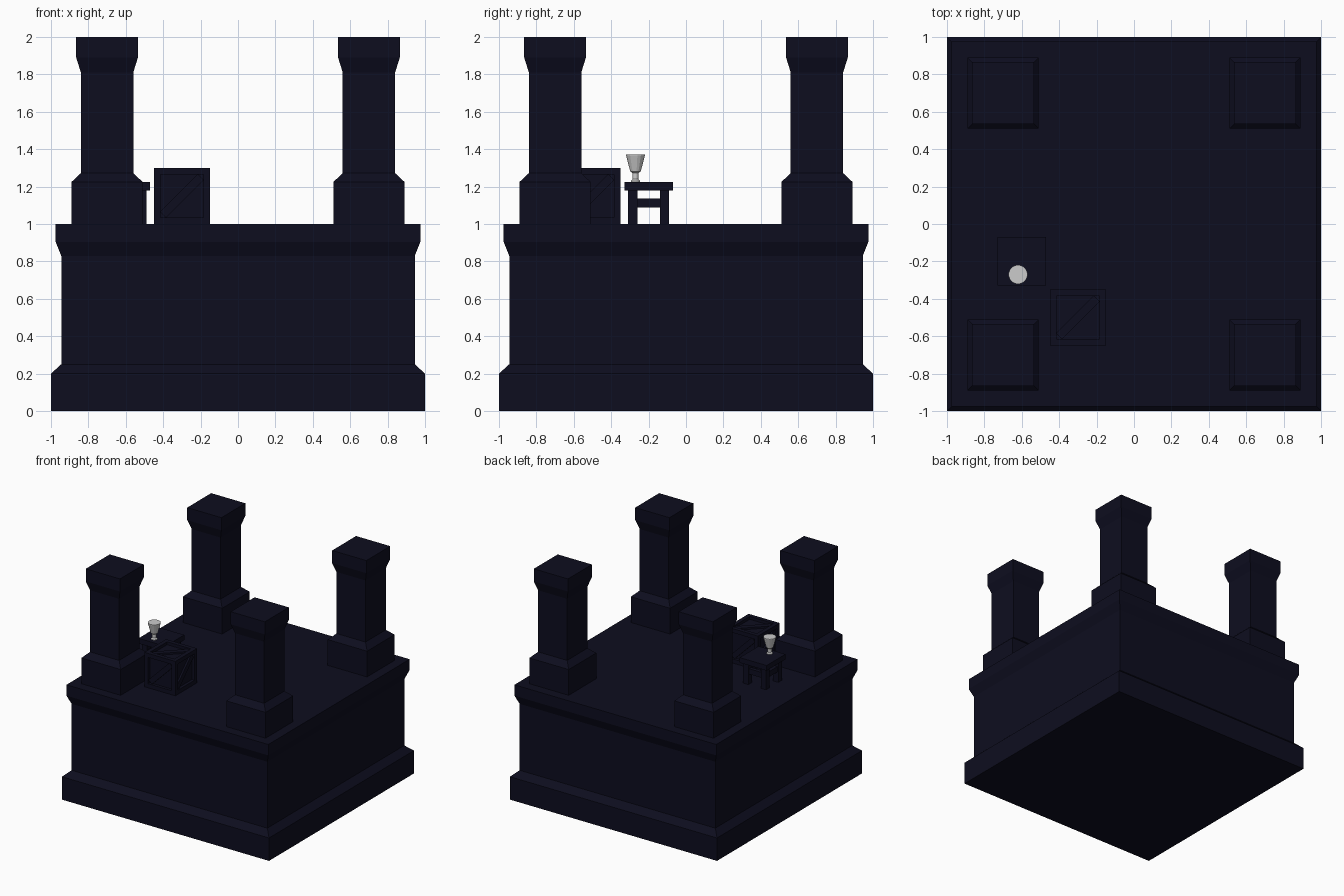
import bpy, bmesh, math
from mathutils import Matrix, Vector

if "Cube" in bpy.data.objects:
    bpy.data.objects.remove(bpy.data.objects["Cube"])


def material(name, rgb):
    m = bpy.data.materials.new(name)
    m.diffuse_color = (*rgb, 1)
    m.use_nodes = True
    m.node_tree.nodes["Principled BSDF"].inputs["Base Color"].default_value = m.diffuse_color
    return m


NAVY = material("dark navy", (0.004, 0.004, 0.0135))
GREY = material("light grey", (0.6, 0.6, 0.6))


def finish(bm, name, mat):
    bmesh.ops.recalc_face_normals(bm, faces=bm.faces)
    me = bpy.data.meshes.new(name)
    bm.to_mesh(me)
    bm.free()
    me.materials.append(mat)
    ob = bpy.data.objects.new(name, me)
    bpy.context.collection.objects.link(ob)
    return ob


def stack(name, profile, centre, sides, mat):
    """Closed prism through (half width, z) rings; sides = 4 gives a square."""
    bm = bmesh.new()
    k = math.sqrt(2) if sides == 4 else 1
    rings = []
    for r, z in profile:
        ring = []
        for i in range(sides):
            a = 2 * math.pi * (i + 0.5) / sides
            ring.append(bm.verts.new((centre[0] + k * r * math.cos(a),
                                      centre[1] + k * r * math.sin(a), z)))
        rings.append(ring)
    for lo, hi in zip(rings, rings[1:]):
        for i in range(sides):
            j = (i + 1) % sides
            bm.faces.new((lo[i], lo[j], hi[j], hi[i]))
    bm.faces.new(rings[0][::-1])
    bm.faces.new(rings[-1])
    return finish(bm, name, mat)


def box(name, lo, hi, mat=NAVY):
    lo, hi = Vector(lo), Vector(hi)
    bm = bmesh.new()
    bmesh.ops.create_cube(bm, size=1, matrix=Matrix.Translation((lo + hi) / 2)
                          @ Matrix.Diagonal((*(hi - lo), 1)))
    return finish(bm, name, mat)


# Large moulded base block
stack("base_block", [(1, 0), (1, 0.2), (0.945, 0.25), (0.945, 0.83),
                     (0.975, 0.905), (0.975, 1.0)], (0, 0), 4, NAVY)

# Four corner pillars
for sx in (-1, 1):
    for sy in (-1, 1):
        stack("corner_pillar", [(0.19, 1.0), (0.19, 1.225), (0.14, 1.272),
                                (0.14, 1.81), (0.165, 1.89), (0.165, 2.0)],
              (0.7 * sx, 0.7 * sy), 4, NAVY)

# Crate: framed cube with recessed panels and diagonal planks
crate_at = Matrix.Translation((-0.30, -0.50, 1.15))
bm = bmesh.new()
bmesh.ops.create_cube(bm, size=0.3, matrix=crate_at)
panels = list(bm.faces)
bmesh.ops.inset_individual(bm, faces=panels, thickness=0.05)
for f in panels:
    n = f.normal.copy()
    ext = bmesh.ops.extrude_discrete_faces(bm, faces=[f])["faces"][0]
    bmesh.ops.translate(bm, verts=ext.verts, vec=-0.025 * n)
finish(bm, "crate_frame", NAVY)

bm = bmesh.new()
turns = [Matrix.Rotation(math.pi / 2 * i, 4, 'Z') @ Matrix.Rotation(math.pi / 2, 4, 'X')
         for i in range(4)] + [Matrix.Identity(4), Matrix.Rotation(math.pi, 4, 'X')]
for t in turns:
    bmesh.ops.create_cube(bm, size=1, matrix=crate_at @ t
                          @ Matrix.Translation((0, 0, 0.13))
                          @ Matrix.Rotation(math.pi / 4, 4, 'Z')
                          @ Matrix.Diagonal((0.285, 0.045, 0.02, 1)))
finish(bm, "crate_diagonals", NAVY)

# Stool: seat, four legs, stretchers between them
cx, cy = -0.60, -0.20
box("stool_seat", (cx - 0.13, cy - 0.13, 1.18), (cx + 0.13, cy + 0.13, 1.225))
for sx in (-1, 1):
    for sy in (-1, 1):
        x, y = cx + 0.085 * sx, cy + 0.085 * sy
        box("stool_leg", (x - 0.025, y - 0.025, 1.0), (x + 0.025, y + 0.025, 1.18))
for s in (-1, 1):
    o = 0.085 * s
    box("stool_side_stretcher", (cx + o - 0.016, cy - 0.06, 1.088),
        (cx + o + 0.016, cy + 0.06, 1.135))
    box("stool_cross_stretcher", (cx - 0.06, cy + o - 0.016, 1.088),
        (cx + 0.06, cy + o + 0.016, 1.135))

# Goblet standing on the stool
stack("goblet", [(0.025, 1.225), (0.025, 1.23), (0.016, 1.24), (0.016, 1.272),
                 (0.029, 1.282), (0.051, 1.365), (0.051, 1.372)],
      (-0.62, -0.27), 16, GREY)
